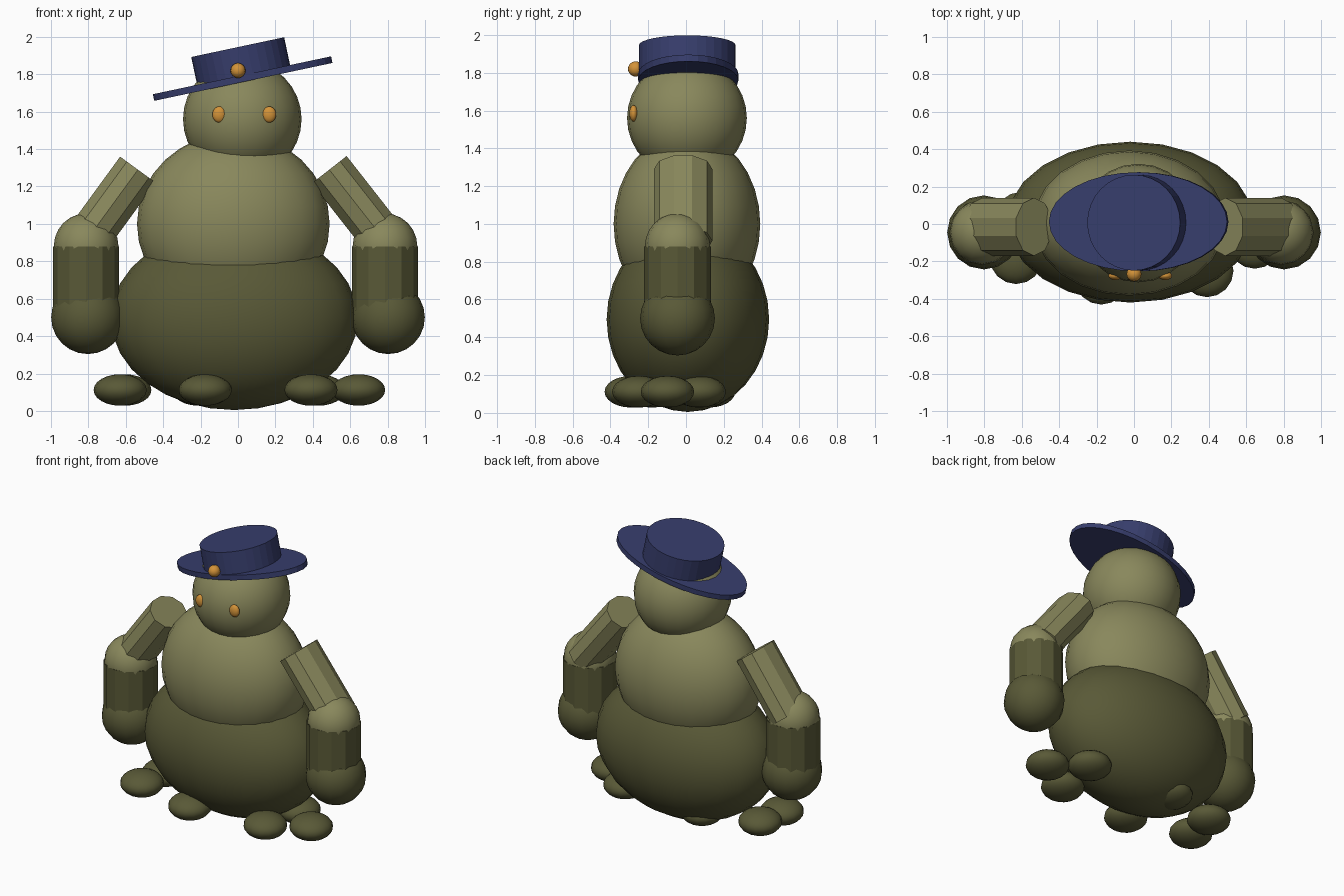
import bpy, math
from mathutils import Vector

if "Cube" in bpy.data.objects:
    bpy.data.objects.remove(bpy.data.objects["Cube"])


def material(name, rgb):
    m = bpy.data.materials.new(name)
    m.diffuse_color = (*rgb, 1)
    m.use_nodes = True
    m.node_tree.nodes["Principled BSDF"].inputs["Base Color"].default_value = m.diffuse_color
    return m


LIGHT = material("light_olive", (0.25, 0.245, 0.107))
DARK = material("dark_olive", (0.1, 0.1, 0.038))
NAVY = material("navy", (0.038, 0.047, 0.15))
ORANGE = material("orange", (0.65, 0.29, 0.04))


def ellipsoid(name, loc, radii, mat, segments=16, rings=12):
    bpy.ops.mesh.primitive_uv_sphere_add(segments=segments, ring_count=rings, radius=1, location=loc)
    ob = bpy.context.object
    ob.name = name
    ob.scale = radii
    ob.data.materials.append(mat)
    bpy.ops.object.shade_smooth()
    return ob


def cylinder(name, loc, rx, ry, height, mat, sides, tilt=0.0):
    """Flat-sided cylinder, tilted about the y axis."""
    bpy.ops.mesh.primitive_cylinder_add(vertices=sides, radius=1, depth=1, location=loc, rotation=(0, tilt, 0))
    ob = bpy.context.object
    ob.name = name
    ob.scale = (rx, ry, height)
    ob.data.materials.append(mat)
    return ob


# Stacked body
ellipsoid("lower_body", (-0.02, 0.01, 0.495), (0.66, 0.43, 0.49), DARK, 24, 16)
ellipsoid("torso", (-0.025, 0.005, 1.0), (0.515, 0.388, 0.485), LIGHT, 24, 16)
ellipsoid("head", (0.023, 0.005, 1.56), (0.317, 0.317, 0.315), LIGHT, 24, 16)

# Arms: shoulder x, elbow x, hand x
for side, shoulder_x, elbow_x, hand_x in (
        ("left", -0.535, -0.812, -0.803), ("right", 0.488, 0.786, 0.803)):
    top = Vector((shoulder_x, -0.015, 1.29))
    end = Vector((elbow_x, -0.015, 0.91))
    axis = top - end
    cylinder(side + "_upper_arm", (top + end) / 2, 0.124, 0.155, axis.length, LIGHT, 10,
             math.atan2(axis.x, axis.z))
    ellipsoid(side + "_elbow", (elbow_x, -0.045, 0.88), (0.173, 0.173, 0.176), LIGHT)
    cylinder(side + "_forearm", (elbow_x, -0.045, 0.69), 0.176, 0.176, 0.38, DARK, 12)
    ellipsoid(side + "_hand", (hand_x, -0.045, 0.5), (0.196, 0.198, 0.196), DARK)

# Pebble-like feet around the base
for i, (x, y) in enumerate(((-0.63, -0.18), (-0.175, -0.29), (0.39, -0.25), (0.645, -0.098),
                            (0.43, 0.07), (-0.21, 0.12), (-0.605, 0.03))):
    ellipsoid(f"foot_{i + 1}", (x, y, 0.112), (0.142, 0.141, 0.084), DARK)

# Eyes
for side, x in (("left", -0.1), ("right", 0.167)):
    ellipsoid(side + "_eye", (x, -0.277, 1.585), (0.037, 0.023, 0.043), ORANGE)

# Tilted hat with an oval brim, round crown and a bead
TILT = math.radians(-12)
cylinder("hat_brim", (0.025, 0.012, 1.777), 0.487, 0.265, 0.036, NAVY, 32, TILT)
cylinder("hat_crown", (0.016, 0.007, 1.862), 0.254, 0.256, 0.17, NAVY, 32, TILT)
ellipsoid("hat_bead", (0.0, -0.267, 1.82), (0.04, 0.04, 0.04), ORANGE)
